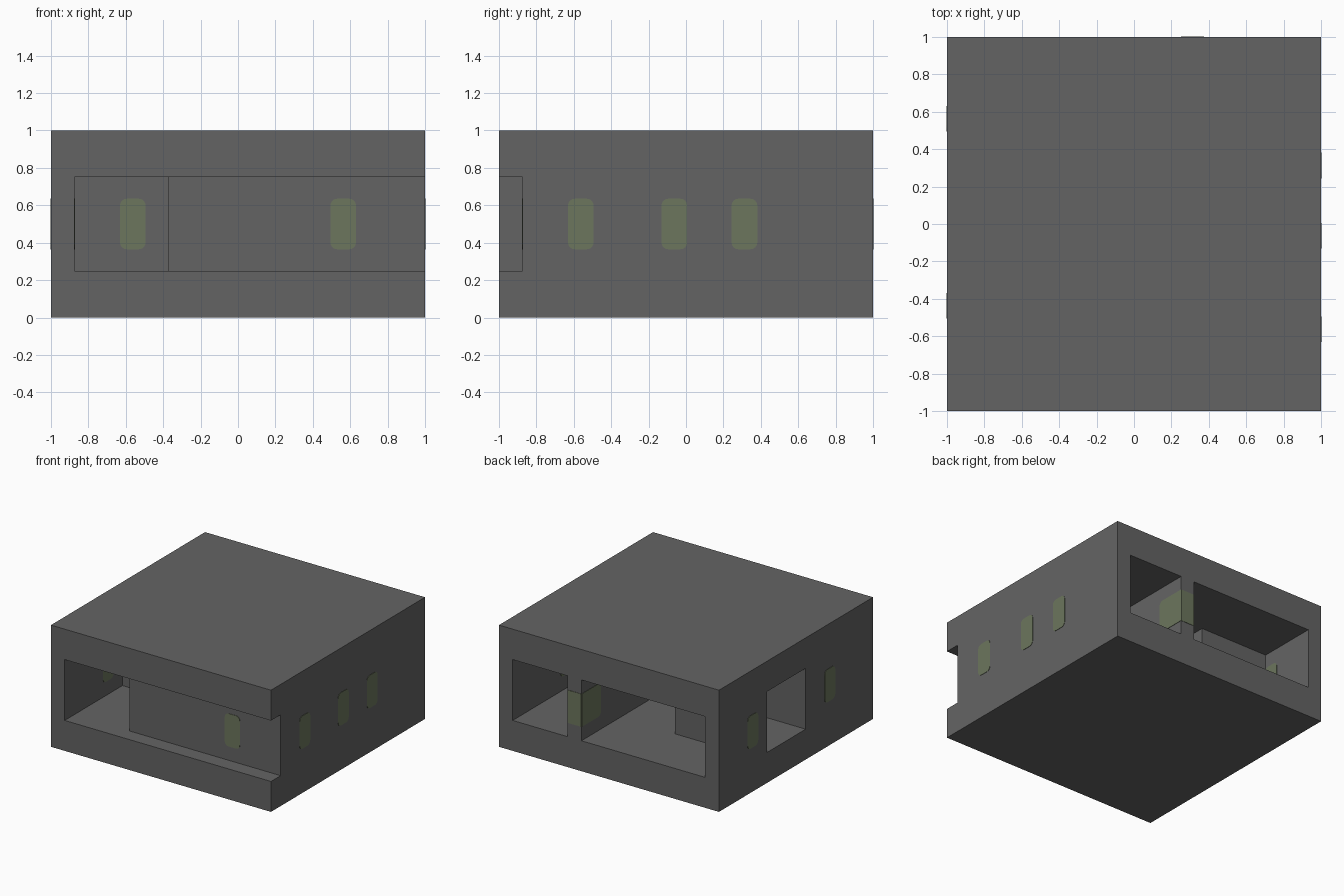
import bpy, bmesh, math
from mathutils import Vector

cube = bpy.data.objects.get("Cube")
if cube:
    bpy.data.objects.remove(cube, do_unlink=True)


def material(name, rgb):
    m = bpy.data.materials.new(name)
    m.use_nodes = True
    m.diffuse_color = (*rgb, 1)
    bsdf = m.node_tree.nodes["Principled BSDF"]
    bsdf.inputs["Base Color"].default_value = (*rgb, 1)
    bsdf.inputs["Roughness"].default_value = 0.8
    return m


concrete = material("dark grey", (0.127, 0.127, 0.127))
glow = material("olive grey", (0.15, 0.18, 0.11))


def add_object(name, bm, mat):
    bmesh.ops.recalc_face_normals(bm, faces=bm.faces)
    mesh = bpy.data.meshes.new(name)
    bm.to_mesh(mesh)
    bm.free()
    mesh.materials.append(mat)
    obj = bpy.data.objects.new(name, mesh)
    bpy.context.scene.collection.objects.link(obj)
    return obj


def box(name, x, y, z):
    bm = bmesh.new()
    bmesh.ops.create_cube(bm, size=1)
    for v in bm.verts:
        v.co = [r[0] if c < 0 else r[1] for c, r in zip(v.co, (x, y, z))]
    return add_object(name, bm, concrete)


# Solid block, hollowed by the rooms and openings between floor and roof
T = 0.125          # wall thickness
IN = 1 - T         # inner side of an outer wall
OUT = 1.1          # cutter end beyond the block
rooms = {
    "front_recess": ((-IN, OUT), (-OUT, -IN)),
    "front_entrance": ((-IN, -3 * T), (-OUT, -2 * T)),
    "front_room": ((-IN, IN), (-6 * T, -2 * T)),
    "side_corridor": ((-OUT, 2 * T), (-T, 3 * T)),
    "back_corridor": ((-2 * T, 2 * T), (-T, OUT)),
    "back_room": ((-IN, 2 * T), (4 * T, OUT)),
    "long_room": ((3 * T, IN), (-6 * T, OUT)),
}
block = box("building_shell", (-1, 1), (-1, 1), (0, 1))
cutters = []
for name, (x, y) in rooms.items():
    cutter = box(name + "_cutter", x, y, (0.25, 0.75))
    cutter.hide_render = True
    mod = block.modifiers.new(name, "BOOLEAN")
    mod.operation, mod.solver, mod.object = "DIFFERENCE", "EXACT", cutter
    cutters.append(cutter)

# Bake the cuts and remove the cutters
bpy.context.view_layer.update()
graph = bpy.context.evaluated_depsgraph_get()
block_mesh = bpy.data.meshes.new_from_object(block.evaluated_get(graph))
block.modifiers.clear()
block.data = block_mesh
for cutter in cutters:
    bpy.data.objects.remove(cutter, do_unlink=True)


def lamp_plate(name, centre, normal, width, radii=(0.035, 0.035)):
    """Thin upright plate with rounded corners; radii are for its two sides."""
    n, up = Vector(normal), Vector((0, 0, 1))
    side = up.cross(n)
    w, h = width / 2, 0.135
    points = []
    for i, (sx, sz) in enumerate(((1, 1), (-1, 1), (-1, -1), (1, -1))):
        r = radii[0] if sx < 0 else radii[1]
        steps = 4 if r else 0
        for k in range(steps + 1):
            a = math.pi / 2 * (i + k / max(steps, 1))
            u = sx * (w - r) + r * math.cos(a)
            v = sz * (h - r) + r * math.sin(a)
            points.append(Vector(centre) + side * u + up * v)
    bm = bmesh.new()
    face = bm.faces.new([bm.verts.new(p) for p in points])
    new = bmesh.ops.extrude_face_region(bm, geom=[face])["geom"]
    bmesh.ops.translate(bm, vec=n * 0.003,
                        verts=[g for g in new if isinstance(g, bmesh.types.BMVert)])
    return add_object(name, bm, glow)


# Lamps on both sides of each wall
Z = 0.5
for i, y in enumerate((-0.5625, -0.0625, 0.3125)):
    lamp_plate(f"left_lamp_outer_{i}", (1, y, Z), (1, 0, 0), 0.137)
    lamp_plate(f"left_lamp_inner_{i}", (IN, y, Z), (-1, 0, 0), 0.137)
for i, y in enumerate((-0.4375, 0.5625)):
    lamp_plate(f"right_lamp_outer_{i}", (-1, y, Z), (-1, 0, 0), 0.137)
    lamp_plate(f"right_lamp_inner_{i}", (-IN, y, Z), (1, 0, 0), 0.137)
for name, x, y in (("front_lamp", 0.5625, -IN), ("cross_wall_lamp", -0.5625, -2 * T)):
    lamp_plate(name + "_outer", (x, y, Z), (0, -1, 0), 0.137)
    lamp_plate(name + "_inner", (x, y + T, Z), (0, 1, 0), 0.137)

# Lamp wrapped around the end of the dividing wall
lamp_plate("divider_lamp_end", (2.5 * T, 1, Z), (0, 1, 0), T, (0, 0))
lamp_plate("divider_lamp_left", (3 * T, IN, Z), (1, 0, 0), 0.25, (0.035, 0))
lamp_plate("divider_lamp_right", (2 * T, IN, Z), (-1, 0, 0), 0.25, (0, 0.035))
